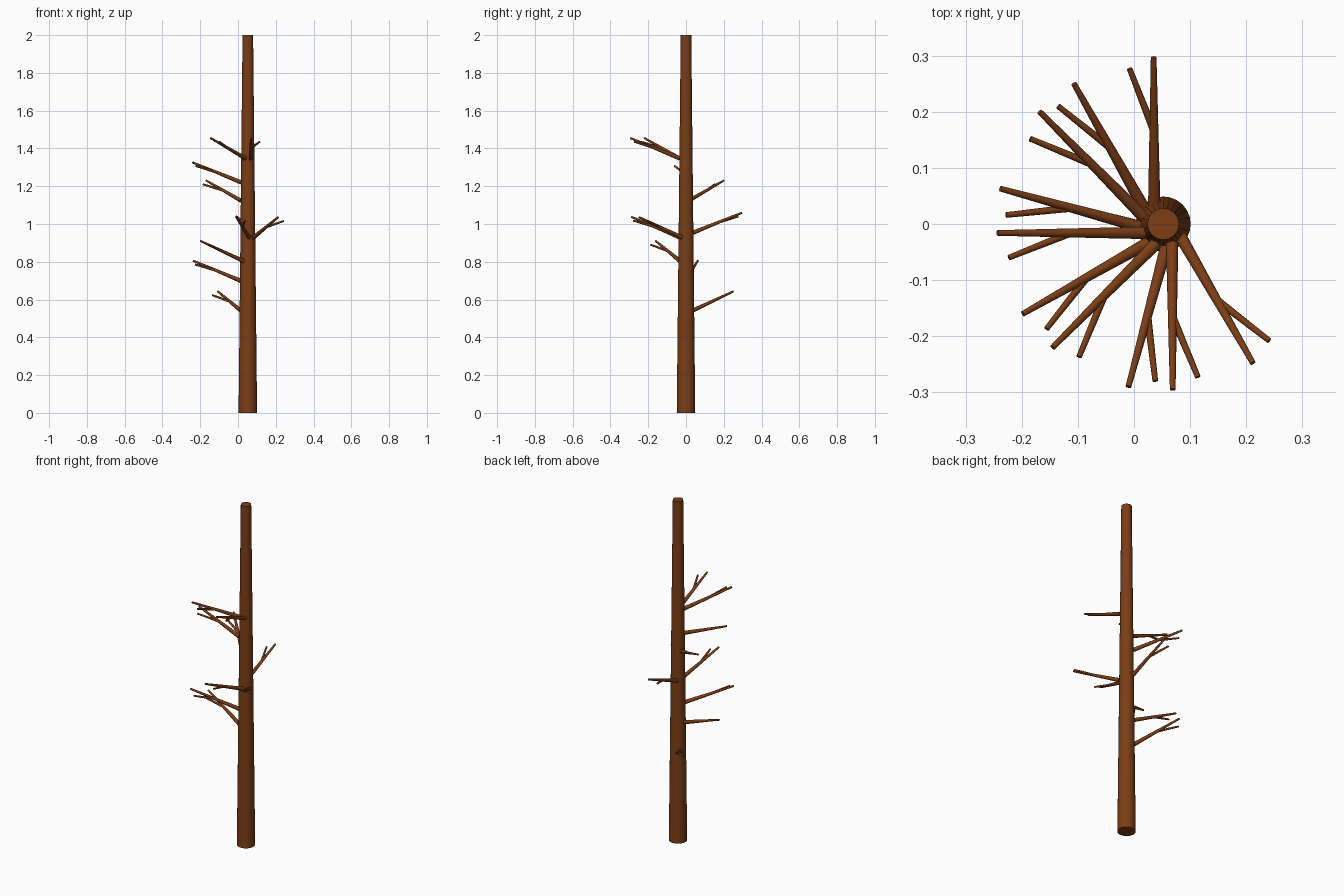
import bpy, math
from mathutils import Vector

if "Cube" in bpy.data.objects:
    bpy.data.objects.remove(bpy.data.objects["Cube"])

bark = bpy.data.materials.new("bark")
bark.diffuse_color = (0.20, 0.048, 0.008, 1)
bark.use_nodes = True
bark.node_tree.nodes["Principled BSDF"].inputs["Base Color"].default_value = bark.diffuse_color
CX = 0.052


def limb(name, a, b, r1, r2, sides):
    """Tapered round limb from a to b."""
    a, b = Vector(a), Vector(b)
    d = b - a
    bpy.ops.mesh.primitive_cone_add(vertices=sides, radius1=r1, radius2=r2,
                                    depth=d.length, location=(a + b) / 2)
    o = bpy.context.object
    o.name = name
    o.rotation_euler = d.to_track_quat('Z', 'Y').to_euler()
    o.data.materials.append(bark)
    bpy.ops.object.shade_smooth_by_angle(angle=math.radians(50))
    return o


# trunk
limb("trunk", (CX, 0, 0), (CX, 0, 2), 0.049, 0.028, 24)

# branches: tip x, tip y, twig tip x, twig tip y, tip height
branches = [
    (-0.107, 0.250, -0.135, 0.210, 0.643),
    (-0.238, 0.063, -0.228, 0.016, 0.806),
    (-0.198, -0.160, -0.156, -0.187, 0.910),
    (-0.010, -0.290, 0.038, -0.280, 1.038),
    (0.212, -0.248, 0.241, -0.208, 1.036),
    (0.035, 0.297, -0.008, 0.277, 1.060),
    (-0.168, 0.200, -0.185, 0.152, 1.230),
    (-0.243, -0.016, -0.223, -0.060, 1.327),
    (-0.145, -0.220, -0.098, -0.237, 1.455),
    (0.069, -0.295, 0.114, -0.273, 1.455),
]
for i, (x, y, fx, fy, z) in enumerate(branches, 1):
    # branches leave the trunk off-centre with a slight swirl
    ang = math.atan2(y, x - CX) + math.radians(21.5)
    base = Vector((CX + 0.038 * math.cos(ang), 0.038 * math.sin(ang), z - 0.107))
    tip = Vector((x, y, z))
    limb(f"branch_{i}", base, tip, 0.0115, 0.0053, 10)
    limb(f"twig_{i}", base.lerp(tip, 0.5), (fx, fy, z - 0.02), 0.0068, 0.005, 8)
